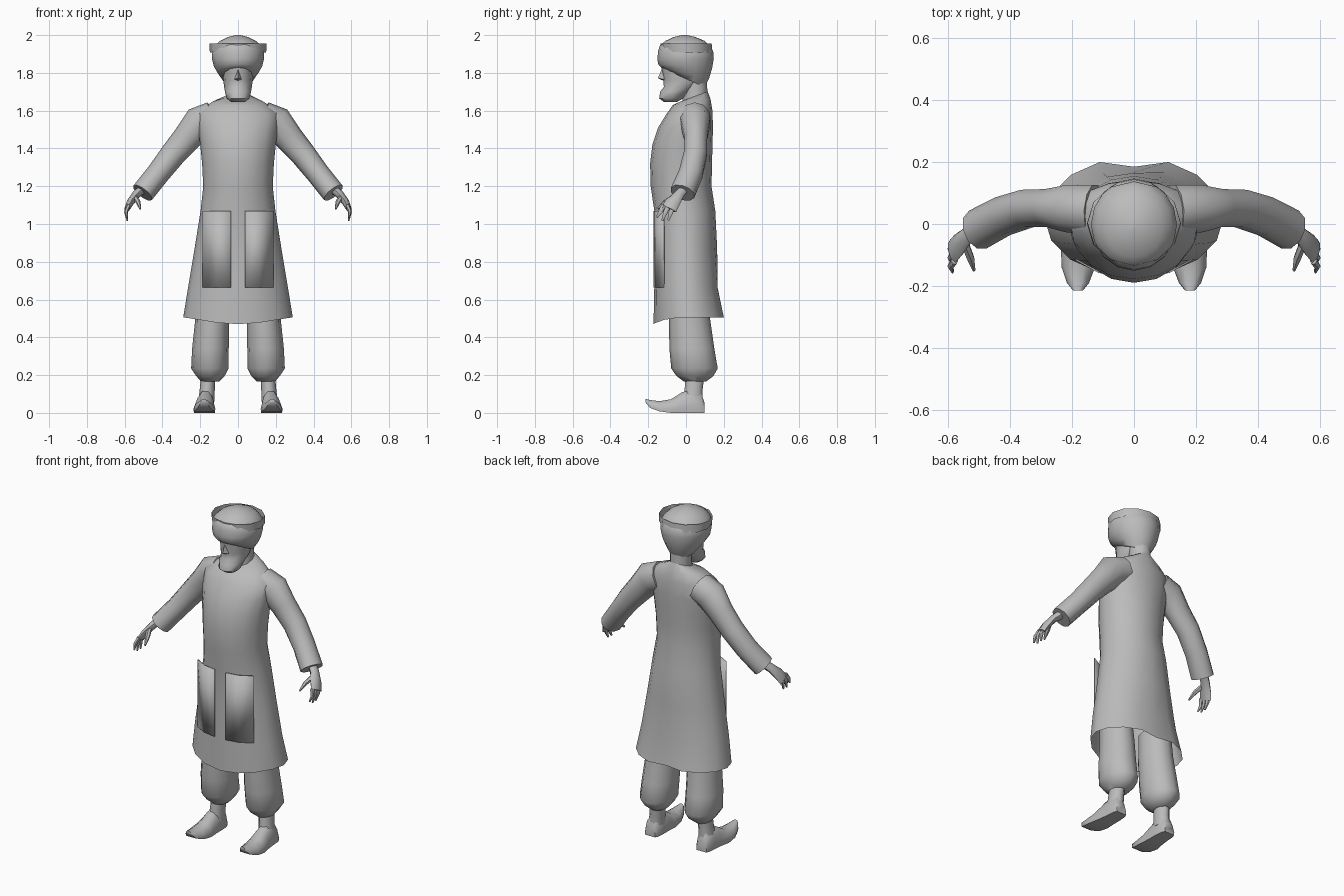
import bpy, bmesh, math
from mathutils import Vector

grey = bpy.data.materials.new("plain_grey")
grey.diffuse_color = (0.5, 0.5, 0.5, 1)


def finish(name, bm, mirror=False, angle=50, flip=False):
    """Turn a bmesh into a named, smooth-shaded object."""
    bmesh.ops.recalc_face_normals(bm, faces=bm.faces)
    if flip:
        bmesh.ops.reverse_faces(bm, faces=bm.faces)
    me = bpy.data.meshes.new(name)
    bm.to_mesh(me)
    bm.free()
    ob = bpy.data.objects.new(name, me)
    bpy.context.collection.objects.link(ob)
    me.materials.append(grey)
    bpy.ops.object.select_all(action='DESELECT')
    ob.select_set(True)
    bpy.context.view_layer.objects.active = ob
    bpy.ops.object.shade_smooth_by_angle(angle=math.radians(angle))
    if mirror:
        m = ob.modifiers.new("mirror", 'MIRROR')
        m.use_mirror_merge = False
    return ob


def loft(rings, cap_start=True, cap_end=True):
    """Skin a list of equal-length point rings."""
    bm = bmesh.new()
    vs = [[bm.verts.new(p) for p in r] for r in rings]
    n = len(vs[0])
    for a, b in zip(vs, vs[1:]):
        for i in range(n):
            j = (i + 1) % n
            bm.faces.new((a[i], a[j], b[j], b[i]))
    if cap_start:
        bm.faces.new(vs[0])
    if cap_end:
        bm.faces.new(vs[-1])
    return bm


def level(z, hw, yf, yb, tilt=0, n=16, x=0):
    """Horizontal oval ring; tilt raises its front and lowers its back."""
    c, r = (yf + yb) / 2, (yb - yf) / 2
    out = []
    for i in range(n):
        a = 2 * math.pi * i / n
        out.append(Vector((x + hw * math.cos(a), c + r * math.sin(a),
                           z - tilt * math.sin(a))))
    return out


def tube(path, n=8):
    """Rings across a path of (position, in-plane radius, depth radius)."""
    pts = [Vector(p[0]) for p in path]
    rings = []
    for k, (_, ra, rb) in enumerate(path):
        t = (pts[min(k + 1, len(pts) - 1)] - pts[max(k - 1, 0)]).normalized()
        v = Vector((0, 1, 0))
        v = (v - t * v.dot(t)).normalized()
        w = t.cross(v)
        rings.append([pts[k] + w * ra * math.cos(2 * math.pi * i / n)
                      + v * rb * math.sin(2 * math.pi * i / n) for i in range(n)])
    return rings


# Long robe, open at the hem, with a dipped front and a pleat at the back
robe = [level(*r) for r in (
    (0.505, 0.290, -0.172, 0.215), (0.66, 0.265, -0.168, 0.180),
    (0.87, 0.230, -0.166, 0.165), (1.07, 0.198, -0.168, 0.155),
    (1.20, 0.184, -0.187, 0.135), (1.32, 0.190, -0.190, 0.138),
    (1.42, 0.200, -0.178, 0.140), (1.51, 0.212, -0.148, 0.143),
    (1.59, 0.215, -0.105, 0.140, -0.01), (1.645, 0.140, -0.070, 0.130, -0.015),
    (1.672, 0.060, -0.045, 0.115, -0.03))]
for i, p in enumerate(robe[0]):
    s = math.sin(2 * math.pi * i / 16)
    p.z -= 0.035 * max(0, -s) ** 3
robe[0][4].y -= 0.03
robe[1][4].y -= 0.012
finish("robe", loft(robe, cap_start=False))

# Two front panels hanging from the waist
bm = bmesh.new()
cols = [[bm.verts.new((x, y, z)) for z in (0.665, 1.07)]
        for x, y in ((0.038, -0.172), (0.115, -0.158), (0.188, -0.118))]
for a, b in zip(cols, cols[1:]):
    bm.faces.new((a[0], b[0], b[1], a[1]))
panel = finish("front_panel", bm, mirror=True)
sol = panel.modifiers.new("thickness", 'SOLIDIFY')
sol.thickness = 0.005

# Sleeves, bent forward at the elbow
finish("sleeve", loft(tube([
    ((0.13, 0.045, 1.565), 0.085, 0.085), ((0.205, 0.050, 1.535), 0.090, 0.080),
    ((0.270, 0.052, 1.455), 0.076, 0.064), ((0.345, 0.050, 1.368), 0.068, 0.064),
    ((0.425, 0.025, 1.265), 0.062, 0.066), ((0.505, -0.018, 1.165), 0.062, 0.068)], 10)),
    mirror=True)

# Hands: palm, three curled fingers and a thumb
finish("palm", loft(tube([
    ((0.505, -0.012, 1.185), 0.024, 0.026), ((0.540, -0.038, 1.155), 0.022, 0.028),
    ((0.570, -0.070, 1.115), 0.020, 0.040), ((0.587, -0.090, 1.080), 0.014, 0.042)])),
    mirror=True)
for i, (y0, y1, z1) in enumerate(((-0.118, -0.155, 1.035), (-0.092, -0.126, 1.018),
                                  (-0.066, -0.094, 1.020))):
    finish("finger_%d" % (i + 1), loft(tube([
        ((0.580, y0, 1.098), 0.012, 0.014),
        ((0.593, (y0 + y1) / 2, 1.062), 0.010, 0.013),
        ((0.586, y1, z1), 0.004, 0.006)], 6)), mirror=True)
finish("thumb", loft(tube([
    ((0.548, -0.060, 1.145), 0.014, 0.014), ((0.528, -0.110, 1.115), 0.013, 0.014),
    ((0.517, -0.150, 1.080), 0.005, 0.006)], 6)), mirror=True)

# Baggy trouser legs
finish("trouser_leg", loft([level(*r, 0, 12, x) for x, r in (
    (0.140, (0.64, 0.085, -0.090, 0.110)), (0.138, (0.48, 0.090, -0.090, 0.130)),
    (0.146, (0.34, 0.097, -0.088, 0.150)), (0.149, (0.235, 0.099, -0.078, 0.168)),
    (0.146, (0.195, 0.075, -0.050, 0.145)), (0.148, (0.165, 0.048, -0.010, 0.105)))]),
    mirror=True)

# Shoes with turned-up toes, and ankles
shoe = []
for y, zb, zt, hw, x in ((0.098, 0.0, 0.055, 0.034, 0.172), (0.080, 0.0, 0.105, 0.043, 0.171),
                         (0.030, 0.0, 0.120, 0.047, 0.171), (-0.02, 0.0, 0.110, 0.050, 0.174),
                         (-0.08, 0.0, 0.072, 0.058, 0.178), (-0.14, 0.008, 0.062, 0.054, 0.180),
                         (-0.19, 0.026, 0.068, 0.036, 0.181), (-0.215, 0.056, 0.074, 0.016, 0.181)):
    h = zt - zb
    shoe.append([(x + hw * u, y, zb + h * v) for u, v in (
        (-0.95, 0), (0.95, 0), (1, 0.3), (0.8, 0.72), (0.35, 1),
        (-0.35, 1), (-0.8, 0.72), (-1, 0.3))])
finish("shoe", loft(shoe), mirror=True)
finish("ankle", loft([level(0.06, 0.043, -0.020, 0.092, 0, 10, 0.168),
                      level(0.12, 0.040, -0.010, 0.090, 0, 10, 0.163),
                      level(0.20, 0.038, -0.005, 0.100, 0, 10, 0.158)]), mirror=True)

# Neck
finish("neck", loft([level(1.60, 0.070, -0.03, 0.115, 0, 12),
                     level(1.70, 0.058, -0.01, 0.113, 0, 12),
                     level(1.80, 0.065, -0.03, 0.110, 0, 12)]))

# Face with a jutting beard
finish("face", loft([level(*r, 0, 12) for r in (
    (1.645, 0.035, -0.115, -0.050), (1.665, 0.060, -0.142, -0.015),
    (1.700, 0.069, -0.137, 0.020), (1.725, 0.073, -0.117, 0.055),
    (1.760, 0.078, -0.120, 0.085), (1.830, 0.082, -0.130, 0.100))]))

# Nose wedge
bm = bmesh.new()
top, tip, left, right, low = [bm.verts.new(p) for p in (
    (0, -0.125, 1.825), (0, -0.150, 1.772), (-0.022, -0.108, 1.765),
    (0.022, -0.108, 1.765), (0, -0.112, 1.755))]
for f in ((top, left, tip), (top, tip, right), (tip, left, low), (tip, low, right)):
    bm.faces.new(f)
finish("nose", bm)

# Turban with a domed top
finish("turban", loft([level(*r) for r in (
    (1.770, 0.082, -0.105, 0.098, 0.045), (1.800, 0.108, -0.132, 0.122, 0.030),
    (1.835, 0.128, -0.148, 0.138, 0.012), (1.875, 0.138, -0.151, 0.147),
    (1.915, 0.139, -0.148, 0.144), (1.945, 0.122, -0.138, 0.125),
    (1.970, 0.094, -0.108, 0.098), (1.990, 0.053, -0.065, 0.050),
    (2.000, 0.012, -0.022, 0.005))]))

# Thin band around the top of the turban
finish("turban_band", loft([level(1.908, 0.149, -0.132, 0.140, 0.004, 12),
                            level(1.955, 0.152, -0.134, 0.136, 0.0, 12)],
                           False, False), flip=True)
